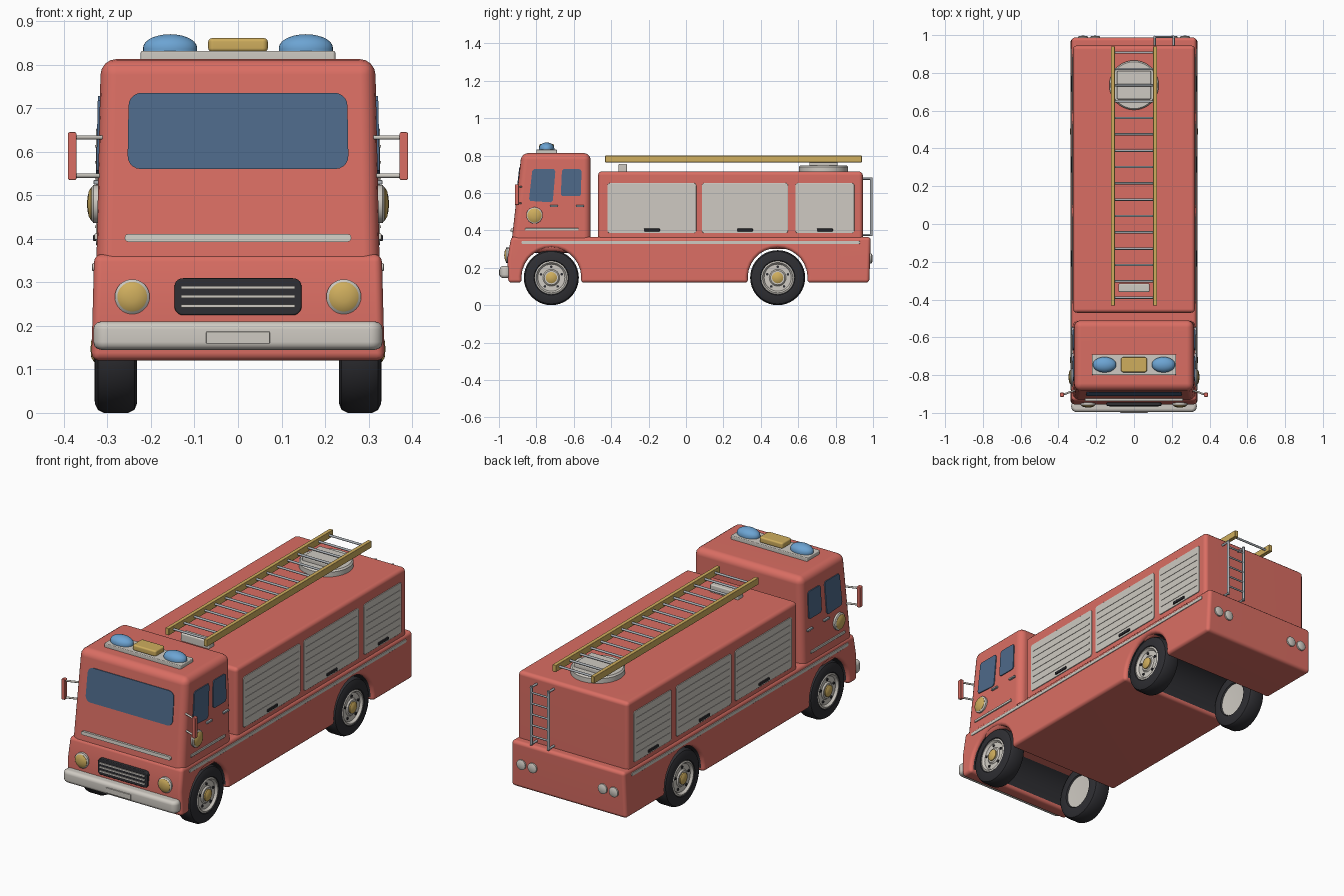
import bpy, bmesh, math
from mathutils import Vector

if "Cube" in bpy.data.objects:
    bpy.data.objects.remove(bpy.data.objects["Cube"])

def material(name, rgb):
    m = bpy.data.materials.new(name)
    m.diffuse_color = (*rgb, 1)
    m.use_nodes = True
    m.node_tree.nodes["Principled BSDF"].inputs["Base Color"].default_value = m.diffuse_color
    return m

RED = material("red paint", (0.70, 0.155, 0.125))
GREY = material("pale grey", (0.62, 0.59, 0.54))
BLACK = material("black rubber", (0.028, 0.028, 0.033))
GLASS = material("dark blue glass", (0.075, 0.14, 0.25))
BLUE = material("light blue", (0.15, 0.37, 0.65))
GOLD = material("gold", (0.62, 0.42, 0.11))
STEEL = material("steel", (0.40, 0.43, 0.46))
WHEELS = (-0.72, 0.49)
WHEEL_Z = 0.147

def finish(name, bm, mats):
    bmesh.ops.recalc_face_normals(bm, faces=bm.faces)
    me = bpy.data.meshes.new(name)
    bm.to_mesh(me)
    bm.free()
    for m in mats:
        me.materials.append(m)
    ob = bpy.data.objects.new(name, me)
    bpy.context.collection.objects.link(ob)
    return ob

def rounded(cu, cv, w, h, r=0, n=5):
    """Rectangle outline with rounded corners."""
    if r == 0:
        return [(cu + a * w / 2, cv + b * h / 2) for a, b in ((1, 1), (-1, 1), (-1, -1), (1, -1))]
    pts = []
    for k, (a, b) in enumerate(((1, 1), (-1, 1), (-1, -1), (1, -1))):
        for i in range(n + 1):
            t = math.pi / 2 * (k + i / n)
            pts.append((cu + a * (w / 2 - r) + r * math.cos(t), cv + b * (h / 2 - r) + r * math.sin(t)))
    return pts

def prism(name, axis, pts, a, b, mat, bevel=0, warp=None, seg=3, rule=None):
    """Extrude a 2D outline along an axis, optionally bevel its hard edges."""
    put = {'x': lambda u, v, d: (d, u, v), 'y': lambda u, v, d: (u, d, v), 'z': lambda u, v, d: (u, v, d)}[axis]
    bm = bmesh.new()
    ends = []
    for d in (a, b):
        ring = []
        for u, v in pts:
            p = put(u, v, d)
            ring.append(bm.verts.new(warp(p) if warp else p))
        ends.append(ring)
        bm.faces.new(ring)
    n = len(pts)
    for i in range(n):
        j = (i + 1) % n
        bm.faces.new((ends[0][i], ends[0][j], ends[1][j], ends[1][i]))
    bmesh.ops.recalc_face_normals(bm, faces=bm.faces)
    if rule:
        for f in bm.faces:
            f.material_index = rule(f)
    if bevel:
        edges = [e for e in bm.edges if e.calc_face_angle(0) > 0.7]
        bmesh.ops.bevel(bm, geom=edges, offset=bevel, segments=seg, profile=0.5,
                        affect='EDGES', clamp_overlap=True, material=0)
    ob = finish(name, bm, mat if isinstance(mat, list) else [mat])
    if bevel:
        ob.modifiers.new("even_shading", 'WEIGHTED_NORMAL').keep_sharp = True
    return ob

def lathe(name, profile, origin, direction, mat, n=32, scale=(1, 1, 1)):
    """Spin (radius, height) points round a direction."""
    bm = bmesh.new()
    rings = [[bm.verts.new((r * math.cos(2 * math.pi * i / n), r * math.sin(2 * math.pi * i / n), h))
              for i in range(n)] for r, h in profile]
    for p, q in zip(rings, rings[1:]):
        for i in range(n):
            j = (i + 1) % n
            bm.faces.new((p[i], p[j], q[j], q[i]))
    bmesh.ops.remove_doubles(bm, verts=bm.verts, dist=1e-5)
    ob = finish(name, bm, [mat])
    ob.location = origin
    ob.rotation_euler = Vector(direction).to_track_quat('Z', 'Y').to_euler()
    ob.scale = scale
    return ob

def rod(name, p, q, r, mat=STEEL):
    d = Vector(q) - Vector(p)
    return lathe(name, [(0, 0), (r, 0), (r, d.length), (0, d.length)], p, d, mat, 10)

def lean(p):
    """Slant of the cab: front leans back, sides lean in."""
    x, y, z = p
    k = min(1.05, max(0, (-0.51 - y) / 0.42))
    return (x * (1 - 0.066 * (z - 0.36)), y + 0.111 * (z - 0.36) * k, z)

# Lower body with wheel arches cut right through
outline = [(-0.935, 0.365), (-0.955, 0.25), (-0.95, 0.12)]
for wy in WHEELS:
    lo = math.asin((0.12 - WHEEL_Z) / 0.16)
    for i in range(17):
        t = math.pi - lo - (math.pi - 2 * lo) * i / 16
        outline.append((wy + 0.16 * math.cos(t), WHEEL_Z + 0.16 * math.sin(t)))
outline += [(0.98, 0.12), (0.988, 0.365)]

def arch_rule(f):
    c = f.calc_center_median()
    return int(abs(f.normal.x) < 0.5 and any(math.hypot(c.y - w, c.z - WHEEL_Z) < 0.165 for w in WHEELS))

prism("lower_body", 'x', outline, -0.333, 0.333, [RED, BLACK], 0.018, rule=arch_rule,
      warp=lambda p: (p[0] * (1.012 - 0.08 * (p[2] - 0.12)), p[1], p[2]))

# Cab and equipment box
prism("cab", 'z', rounded(0, -0.72, 0.65, 0.42), 0.28, 0.813, RED, 0.036, lean, 4)
prism("equipment_box", 'z', rounded(0, 0.2375, 0.645, 1.415), 0.30, 0.715, RED, 0.02)

# Front: windscreen, trim, grille, bumper, plate
prism("windscreen", 'y', rounded(0, 0.648, 0.515, 0.175, 0.03), -0.934, -0.92, GLASS, 0, lean)
prism("front_trim", 'y', rounded(0, 0.402, 0.522, 0.018, 0.008, 3), -0.942, -0.92, GREY, 0, lean)
prism("grille", 'y', rounded(0, 0.267, 0.292, 0.085, 0.02), -0.963, -0.93, BLACK, 0.004)
for z in (0.246, 0.267, 0.288):
    prism("grille_slat", 'y', rounded(0, z, 0.262, 0.007), -0.968, -0.955, GREY)
prism("bumper", 'z', rounded(0, -0.965, 0.665, 0.062, 0.029), 0.145, 0.21, GREY, 0.018)
prism("bumper_plate", 'y', rounded(0, 0.173, 0.146, 0.028), -1.0, -0.99, GREY, 0.002)

# Roof light bar
prism("light_bar", 'z', rounded(0, -0.745, 0.447, 0.11, 0.006), 0.805, 0.832, GREY, 0.004)
prism("centre_lamp", 'z', rounded(0, -0.745, 0.137, 0.08, 0.012), 0.83, 0.861, GOLD, 0.008)
dome = [(0.062, 0), (0.062, 0.006)] + [(0.062 * math.cos(a), 0.008 + 0.031 * math.sin(a))
                                      for a in [math.pi / 2 * i / 7 for i in range(8)]]

for s in (-1, 1):
    lathe("blue_beacon", dome, (s * 0.156, -0.745, 0.831), (0, 0, 1), BLUE, scale=(1, 0.66, 1))

    # Headlights and round cab side lamps
    for nm, o, d, k in (("headlight", (s * 0.243, -0.94, 0.267), (0, -1, 0), 1),
                        ("side_lamp", (s * 0.315, -0.81, 0.48), (s, 0, 0), 1.1)):
        lathe(nm + "_ring", [(0.04 * k, 0), (0.04 * k, 0.017), (0.034 * k, 0.022), (0, 0.022)], o, d, GREY)
        lathe(nm, [(0.034 * k, 0.015), (0.034 * k, 0.023), (0.026 * k, 0.028), (0.013 * k, 0.031), (0, 0.032)],
              o, d, GOLD)

    # Cab sides: windows, trim, handles
    front_win = [(-0.858, 0.57), (-0.85, 0.557), (-0.735, 0.55), (-0.723, 0.56), (-0.718, 0.715),
                 (-0.728, 0.728), (-0.845, 0.728), (-0.855, 0.718)]
    prism("front_side_window", 'x', front_win, s * 0.315, s * 0.33, GLASS, 0, lean)
    prism("rear_side_window", 'x', rounded(-0.622, 0.655, 0.115, 0.145, 0.015), s * 0.315, s * 0.33, GLASS, 0, lean)
    prism("cab_trim", 'x', rounded(-0.72, 0.405, 0.29, 0.014), s * 0.315, s * 0.331, GREY, 0.003, lean)
    for y in (-0.715, -0.57):
        prism("door_handle", 'x', rounded(y, 0.53, 0.045, 0.01), s * 0.315, s * 0.336, STEEL, 0.002, lean)
    prism("body_trim", 'x', rounded(0.025, 0.335, 1.81, 0.018, 0.008, 3), s * 0.32, s * 0.335, GREY, 0.002)

    # Mirrors
    prism("mirror", 'y', rounded(s * 0.381, 0.59, 0.02, 0.11, 0.004, 2), -0.915, -0.893, RED, 0.003)
    for z in (0.545, 0.633):
        rod("mirror_arm", (s * 0.31, -0.88, z), (s * 0.376, -0.903, z), 0.005, GREY)

    # Roller shutters with slat ribs and handle
    for y0, y1 in ((-0.42, 0.055), (0.085, 0.545), (0.585, 0.90)):
        c, w = (y0 + y1) / 2, y1 - y0
        prism("shutter", 'x', rounded(c, 0.519, w, 0.268, 0.014), s * 0.315, s * 0.3265, GREY, 0.002)
        for i in range(6):
            prism("shutter_slat", 'x', rounded(c, 0.428 + i * 0.037, w - 0.03, 0.006), s * 0.32, s * 0.3285, GREY)
        prism("shutter_handle", 'x', rounded(c, 0.402, 0.085, 0.014), s * 0.32, s * 0.333, BLACK, 0.003)

    # Tail lights
    for x in (0.205, 0.27):
        lathe("tail_light", [(0.026, 0), (0.026, 0.014), (0.018, 0.018), (0, 0.019)],
              (s * x, 0.978, 0.25), (0, 1, 0), GREY, 20)

    # Wheels
    for wy in WHEELS:
        o, d = (0, wy, WHEEL_Z), (s, 0, 0)
        lathe("tyre", [(0.085, 0.24), (0.09, 0.233), (0.125, 0.232), (0.14, 0.238), (0.147, 0.252), (0.147, 0.308),
                       (0.14, 0.322), (0.125, 0.329), (0.093, 0.33), (0.085, 0.322)], o, d, BLACK, 40)
        lathe("wheel_rim", [(0, 0.245), (0.087, 0.24), (0.089, 0.28), (0.089, 0.327), (0.081, 0.33), (0.072, 0.318),
                            (0.045, 0.318), (0.038, 0.325), (0, 0.325)], o, d, GREY)
        lathe("hub_cap", [(0.03, 0.32), (0.03, 0.331), (0.02, 0.337), (0, 0.339)], o, d, GOLD, 24)
        for i in range(5):
            t = math.pi / 2 + i * 2 * math.pi / 5
            y, z = wy + 0.058 * math.cos(t), WHEEL_Z + 0.058 * math.sin(t)
            rod("wheel_bolt", (s * 0.315, y, z), (s * 0.323, y, z), 0.007, BLACK)

    # Roof ladder rails
    prism("ladder_rail", 'y', rounded(s * 0.112, 0.782, 0.021, 0.036), -0.432, 0.94, GOLD, 0.003)

# Roof ladder rungs, turntable and rest
for i in range(16):
    y = -0.39 + i * 0.0865
    rod("ladder_rung", (-0.11, y, 0.782), (0.11, y, 0.782), 0.006)
lathe("turntable", [(0, 0), (0.131, 0), (0.131, 0.027), (0.124, 0.035), (0, 0.035)], (0, 0.735, 0.713), (0, 0, 1), GREY, 40)
prism("turntable_block", 'z', rounded(0, 0.735, 0.18, 0.15), 0.74, 0.768, GREY, 0.006)
prism("ladder_rest", 'z', rounded(0, -0.338, 0.165, 0.045), 0.71, 0.755, GREY, 0.006)

# Rear climbing ladder
for x in (0.11, 0.21):
    rod("rear_ladder_post", (x, 0.99, 0.37), (x, 0.99, 0.682), 0.007)
    for z in (0.376, 0.676):
        rod("rear_ladder_bracket", (x, 0.935, z), (x, 0.995, z), 0.006)
for i in range(5):
    rod("rear_ladder_rung", (0.11, 0.99, 0.42 + i * 0.057), (0.21, 0.99, 0.42 + i * 0.057), 0.005)

# Smooth shading with sharp edges kept
bpy.ops.object.select_all(action='SELECT')
bpy.context.view_layer.objects.active = bpy.context.collection.objects[0]
bpy.ops.object.shade_smooth_by_angle(angle=math.radians(38))
